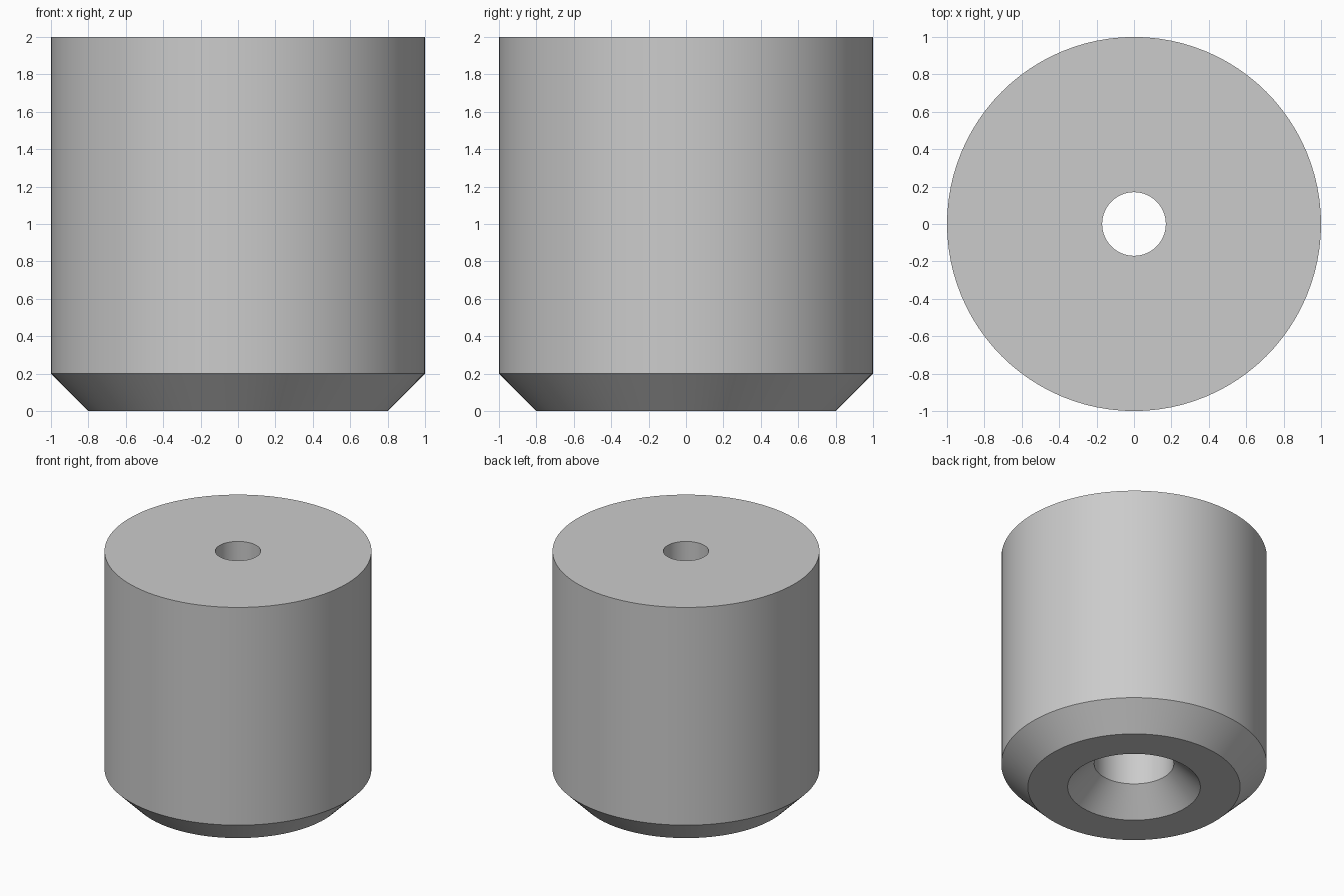
import bpy
import math

cube = bpy.data.objects.get("Cube")
if cube:
    bpy.data.objects.remove(cube, do_unlink=True)

SIDES = 96

grey = bpy.data.materials.new("plain grey")
grey.use_nodes = True
colour = (0.6, 0.6, 0.6, 1)
grey.diffuse_color = colour
grey.node_tree.nodes["Principled BSDF"].inputs["Base Color"].default_value = colour

# Closed profile (radius, height): outer wall, top, screw hole, head bore, countersink
profile = [(0.8, 0), (1, 0.2), (1, 2), (0.17, 2),
           (0.17, 1.6), (0.3, 1.6), (0.3, 0.2), (0.5, 0)]


def lathe(name, points, material):
    """Turn a closed profile around the z axis."""
    count = len(points)
    verts, faces = [], []
    for s in range(SIDES):
        a = math.tau * s / SIDES
        verts += [(r * math.cos(a), r * math.sin(a), z) for r, z in points]
        here, there = s * count, (s + 1) % SIDES * count
        for i in range(count):
            j = (i + 1) % count
            faces.append((here + i, there + i, there + j, here + j))
    mesh = bpy.data.meshes.new(name)
    mesh.from_pydata(verts, [], faces)
    mesh.materials.append(material)
    obj = bpy.data.objects.new(name, mesh)
    bpy.context.collection.objects.link(obj)
    return obj


# Round foot with a stepped screw hole
foot = lathe("round_foot", profile, grey)
bpy.ops.object.select_all(action="DESELECT")
foot.select_set(True)
bpy.context.view_layer.objects.active = foot
bpy.ops.object.shade_smooth_by_angle(angle=math.radians(30))
